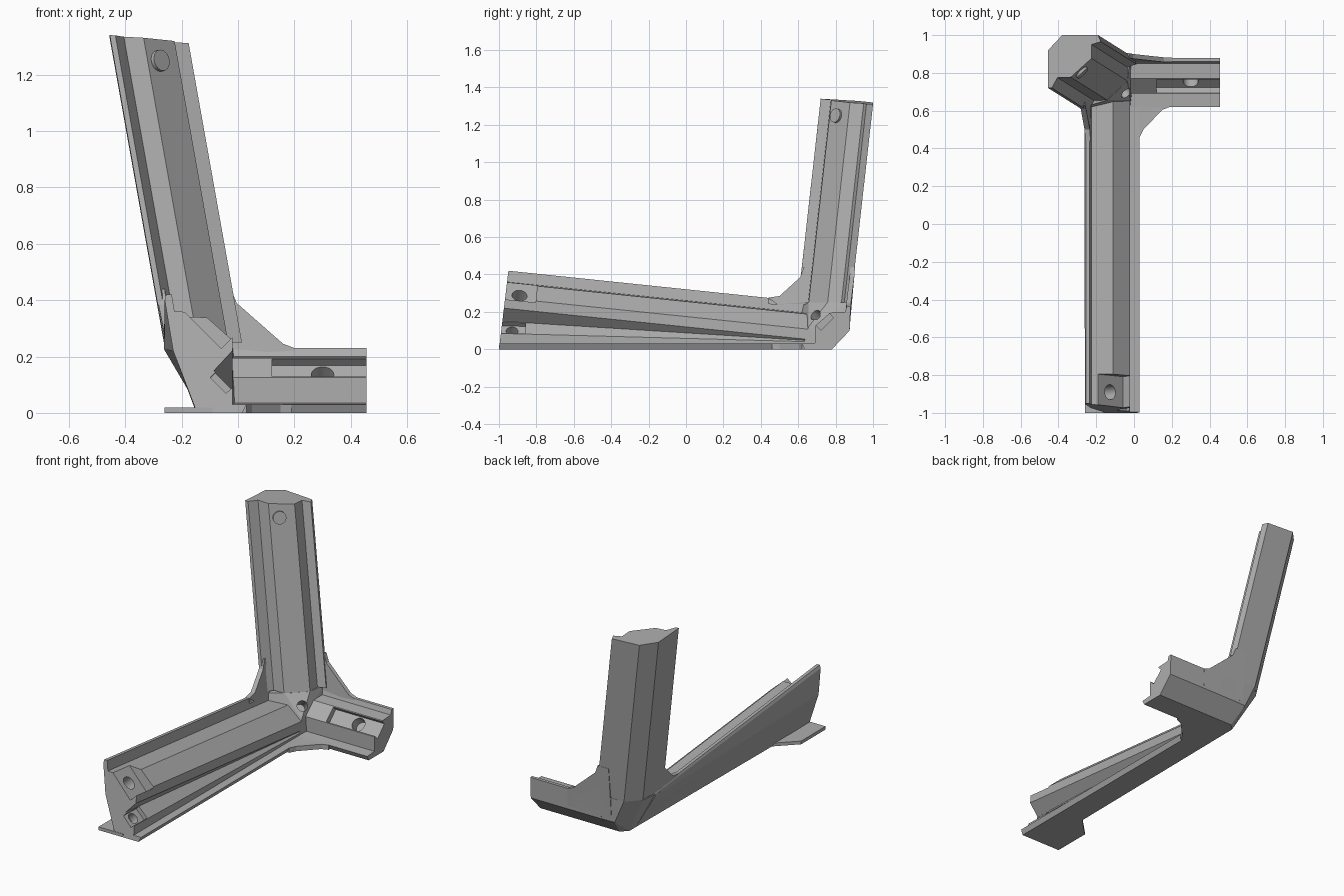
import bpy, bmesh, math
from mathutils import Vector, Matrix

cube = bpy.data.objects.get("Cube")
if cube:
    bpy.data.objects.remove(cube, do_unlink=True)

GREY = (0.42, 0.42, 0.42, 1.0)
mat = bpy.data.materials.new("plain_grey")
mat.use_nodes = True
mat.diffuse_color = GREY
mat.node_tree.nodes["Principled BSDF"].inputs["Base Color"].default_value = GREY


def finish(bm, name):
    bmesh.ops.recalc_face_normals(bm, faces=bm.faces[:])
    me = bpy.data.meshes.new(name)
    bm.to_mesh(me)
    bm.free()
    me.materials.append(mat)
    ob = bpy.data.objects.new(name, me)
    bpy.context.scene.collection.objects.link(ob)
    return ob


def loft(name, ring_a, ring_b):
    """Solid between two matching outlines."""
    bm = bmesh.new()
    a = [bm.verts.new(p) for p in ring_a]
    b = [bm.verts.new(p) for p in ring_b]
    bm.faces.new(a)
    bm.faces.new(b[::-1])
    for i in range(len(a)):
        j = (i + 1) % len(a)
        bm.faces.new((a[j], a[i], b[i], b[j]))
    return finish(bm, name)


def plate(name, points, thickness):
    t = Vector(thickness)
    return loft(name, points, [Vector(p) + t for p in points])


def hull(name, points):
    bm = bmesh.new()
    for p in points:
        bm.verts.new(p)
    bmesh.ops.convex_hull(bm, input=bm.verts[:])
    bmesh.ops.dissolve_limit(bm, angle_limit=math.radians(1),
                             verts=bm.verts[:], edges=bm.edges[:])
    return finish(bm, name)


def frame(origin, axis, normal):
    """Local x runs along the arm, local z points out of the seat."""
    x = Vector(axis).normalized()
    z = Vector(normal)
    z = (z - x * z.dot(x)).normalized()
    m = Matrix((x, z.cross(x), z)).transposed().to_4x4()
    m.translation = origin
    return m


def seat_cutter(origin, axis, normal, length, width, height=0.15):
    bm = bmesh.new()
    bmesh.ops.create_cube(bm, size=1)
    bmesh.ops.scale(bm, vec=(length, width, height), verts=bm.verts)
    bmesh.ops.translate(bm, vec=(0, 0, height / 2), verts=bm.verts)
    bm.transform(frame(origin, axis, normal))
    return finish(bm, "seat_cutter")


def hole_cutter(origin, axis, normal, radius, depth=0.08):
    bm = bmesh.new()
    bmesh.ops.create_cone(bm, cap_ends=True, segments=32, radius1=radius,
                          radius2=radius, depth=2 * depth)
    bm.transform(frame(origin, axis, normal))
    return finish(bm, "hole_cutter")


def combine(body, other, operation):
    mod = body.modifiers.new("combine", "BOOLEAN")
    mod.operation = operation
    mod.solver = "EXACT"
    mod.object = other
    bpy.context.view_layer.objects.active = body
    bpy.ops.object.modifier_apply(modifier=mod.name)
    bpy.data.objects.remove(other, do_unlink=True)


# Long front arm: ridge, undercut wedge and floor flange, tapering to the corner
front_end = [(-.255, .42), (-.235, .42), (-.225, .36), (-.11, .355), (-.02, .275),
             (-.02, .22), (-.085, .15), (-.02, .085), (-.02, .03), (.03, .03),
             (.015, 0), (-.145, 0), (-.23, .22), (-.26, .4)]
front_root = [(-.255, .25), (-.235, .25), (-.225, .19), (-.11, .185), (-.02, .105),
              (-.02, .05), (-.025, .045), (-.02, .04), (-.02, .03), (.03, .03),
              (.015, 0), (-.13, 0), (-.262, .225), (-.263, .24)]
body = loft("corner_bracket", [(x, -1 + .12 * z, z) for x, z in front_end],
            [(x, .68, z) for x, z in front_root])

# Upright arm, leaning back and to the side
upright = [(-.455, .72), (-.435, .72), (-.405, .775), (-.335, .777), (-.225, .877),
           (-.225, .95), (-.175, .965), (-.19, 1.0), (-.38, 1.0), (-.455, .92)]
LEAN = Vector((-.178, .112, 1))
top = [Vector((x, y, 1.34 - .05 * (x + .455) - .06 * (y - .72))) for x, y in upright]
base = [p - LEAN * (p.z - .25) for p in top]

# Short side arm
side = [(.62, .03), (.69, .035), (.69, .125), (.77, .195), (.85, .2), (.86, .23),
        (.88, .23), (.875, .1), (.78, 0), (.635, 0)]

parts = [
    loft("upright_arm", top, base),
    loft("side_arm", [(.455, y, z) for y, z in side], [(-.03, y, z) for y, z in side]),
    # Corner block joining the arms
    hull("corner_block", [
        (-.263, .62, .235), (-.263, .80, .25), (-.188, .88, .25), (-.02, .885, .25),
        (-.13, .62, 0), (-.13, .74, 0), (-.09, .78, 0), (0, .78, 0), (-.02, .62, 0),
        (-.12, .872, .1), (0, .875, .1), (-.11, .655, .19), (-.02, .655, .12),
        (-.02, .77, .195), (-.02, .69, .125), (-.14, .656, .25), (-.035, .756, .25)]),
    # Gussets between neighbouring walls
    plate("floor_gusset", [(.03, .46, 0), (.05, .5, 0), (.15, .605, 0), (.19, .62, 0),
                           (.19, .72, 0), (-.06, .72, 0), (-.06, .46, 0)], (0, 0, .03)),
    plate("wall_gusset", [(-.258, .44, .276), (-.262, .5, .285), (-.282, .61, .385),
                          (-.288, .63, .44), (-.288, .72, .44), (-.258, .72, .24),
                          (-.258, .44, .24)], (.028, 0, 0)),
    plate("back_gusset", [(.2, .882, .23), (.16, .882, .245), (-.005, .9, .39),
                          (-.025, .904, .44), (-.1, .904, .44), (-.1, .875, .12),
                          (.2, .876, .12)], (0, -.025, 0)),
    # Foot tab at the end of the front arm
    plate("foot_tab", [(-.26, -1, 0), (-.26, -.76, 0), (-.12, -.62, 0), (-.09, -.62, 0),
                       (-.09, -1, 0)], (0, 0, .02)),
]
for part in parts:
    combine(body, part, "UNION")

# Recessed screw seats and their blind holes
front_dir, wedge_dir, side_dir = (0, -1, .104), (0, -1, .03), (1, 0, 0)
cutters = [
    seat_cutter((-.13, -.95, .297), front_dir, (1, 0, 1), .3, .2),
    hole_cutter((-.125, -.89, .288), front_dir, (1, 0, 1), .04),
    seat_cutter((-.07, -.96, .097), wedge_dir, (1, 0, 1), .2, .08, .06),
    hole_cutter((-.07, -.93, .097), wedge_dir, (1, 0, 1), .032, .05),
    seat_cutter((-.342, .86, 1.33), LEAN, (1, -1, 0), .3, .22),
    hole_cutter((-.325, .852, 1.235), LEAN, (1, -1, 0), .038),
    seat_cutter((.38, .755, .135), side_dir, (0, -1, 1), .52, .095),
    hole_cutter((.3, .755, .135), side_dir, (0, -1, 1), .04, .06),
    hole_cutter((-.06, .71, .165), (1, 1, 0), (1, -1, 1), .03),
]
for cutter in cutters:
    combine(body, cutter, "DIFFERENCE")

# Crisp faces, smooth hole walls
bpy.ops.object.select_all(action="DESELECT")
body.select_set(True)
bpy.context.view_layer.objects.active = body
bpy.ops.object.shade_smooth_by_angle(angle=math.radians(12))
